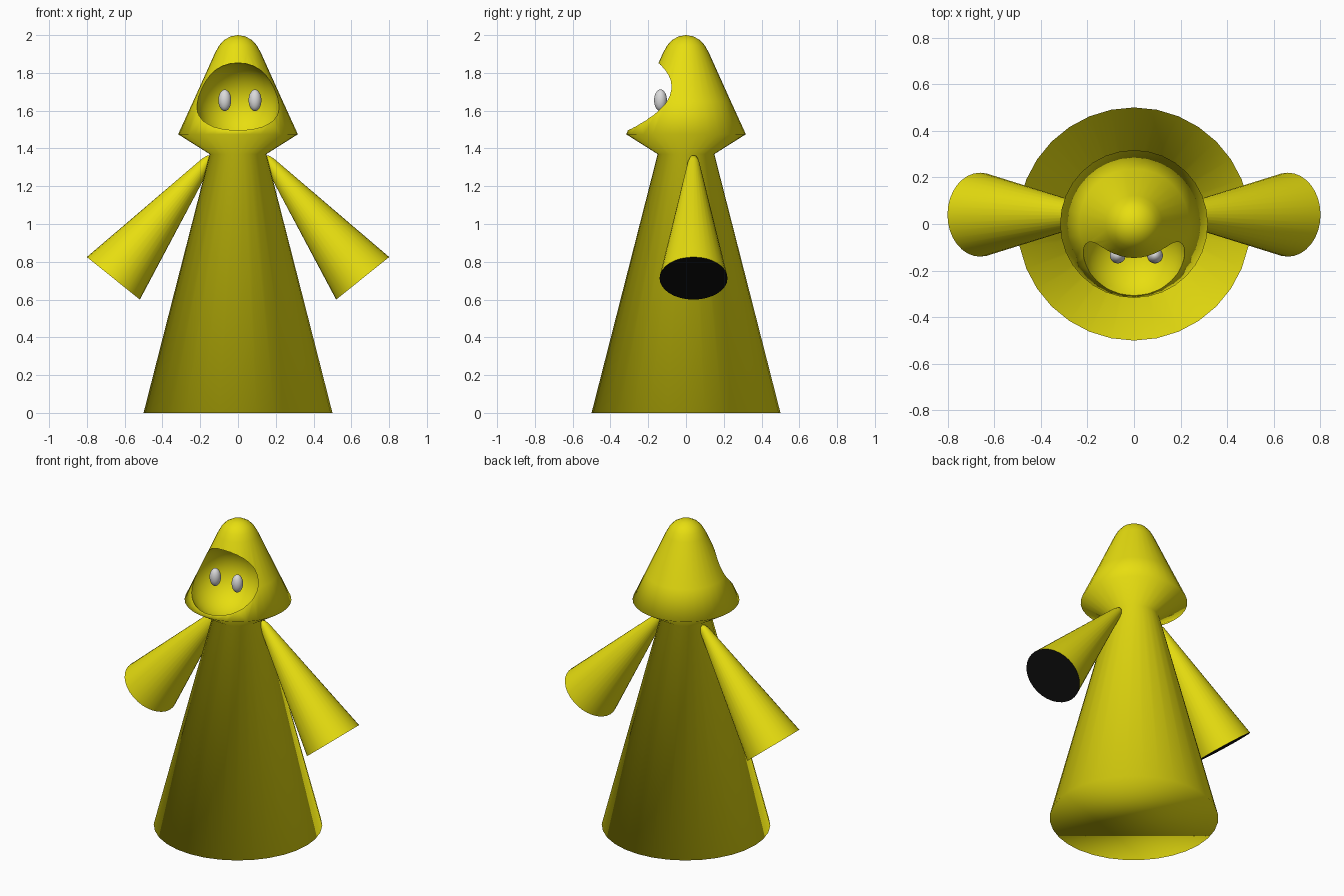
import bpy, bmesh, math
from mathutils import Vector, Matrix

if "Cube" in bpy.data.objects:
    bpy.data.objects.remove(bpy.data.objects["Cube"])

SEG = 32


def material(name, rgb):
    m = bpy.data.materials.new(name)
    m.diffuse_color = (*rgb, 1)
    m.use_nodes = True
    m.node_tree.nodes["Principled BSDF"].inputs["Base Color"].default_value = m.diffuse_color
    return m


YELLOW = material("yellow cloth", (0.8, 0.73, 0.005))
BLACK = material("black", (0.005, 0.005, 0.005))
GREY = material("pale grey", (0.7, 0.7, 0.7))


def add_object(name, bm, mats):
    bmesh.ops.recalc_face_normals(bm, faces=bm.faces)
    me = bpy.data.meshes.new(name)
    bm.to_mesh(me)
    bm.free()
    for m in mats:
        me.materials.append(m)
    for p in me.polygons:
        p.use_smooth = True
    ob = bpy.data.objects.new(name, me)
    bpy.context.collection.objects.link(ob)
    return ob


def lathe(profile, top):
    """Rings of (radius, height) with a flat first cap (material 1) and a pole."""
    bm = bmesh.new()
    rings = [[bm.verts.new((r * math.cos(2 * math.pi * i / SEG),
                            r * math.sin(2 * math.pi * i / SEG), z))
              for i in range(SEG)] for r, z in profile]
    pole = bm.verts.new((0, 0, top))
    bm.faces.new(rings[0]).material_index = 1
    for i in range(SEG):
        j = (i + 1) % SEG
        for a, b in zip(rings, rings[1:]):
            bm.faces.new((a[i], a[j], b[j], b[i]))
        bm.faces.new((rings[-1][i], rings[-1][j], pole))
    return bm


def ball(name, centre, radii, mat):
    bm = bmesh.new()
    bmesh.ops.create_uvsphere(
        bm, u_segments=SEG, v_segments=SEG // 2, radius=1,
        matrix=Matrix.Translation(centre) @ Matrix.Diagonal((*radii, 1)))
    return add_object(name, bm, [mat])


# Robe and hood in one turned shape
robe = add_object("hooded_robe", lathe([
    (0.5, 0), (0.15, 1.37), (0.317, 1.475), (0.237, 1.65), (0.122, 1.905),
    (0.1, 1.945), (0.075, 1.973), (0.04, 1.993)], 2.0), [YELLOW, YELLOW])

# Round hollow cut into the front of the hood
centre, R = Vector((0, -0.138, 1.634)), 0.219
cutter = ball("face_cutter", centre, (R, R, R), YELLOW)
cutter.hide_render = True
mod = robe.modifiers.new("face opening", 'BOOLEAN')
mod.operation = 'DIFFERENCE'
mod.solver = 'EXACT'
mod.object = cutter
bpy.context.view_layer.objects.active = robe
bpy.ops.object.modifier_apply(modifier=mod.name)
bpy.data.objects.remove(cutter)

# Keep the rim of the hollow crisp, everything else soft
bm = bmesh.new()
bm.from_mesh(robe.data)


def in_hollow(f):
    return (all(abs((v.co - centre).length - R) < 0.008 for v in f.verts)
            and f.normal.dot((centre - f.calc_center_median()).normalized()) > 0.9)


for e in bm.edges:
    if len({in_hollow(f) for f in e.link_faces}) == 2:
        e.smooth = False
bm.to_mesh(robe.data)
bm.free()

# Flared sleeves with black openings
for side, name in ((-1, "left_sleeve"), (1, "right_sleeve")):
    bm = lathe([(0.18, 0), (0.03, 0.79), (0.018, 0.82)], 0.83)
    axis = Vector((-0.626 * side, 0, 0.78))
    turn = axis.to_track_quat('Z', 'Y').to_matrix().to_4x4()
    bm.transform(Matrix.Translation((0.66 * side, 0.04, 0.7125)) @ turn)
    sleeve = add_object(name, bm, [YELLOW, BLACK])
    bpy.ops.object.select_all(action='DESELECT')
    sleeve.select_set(True)
    bpy.context.view_layer.objects.active = sleeve
    bpy.ops.object.shade_smooth_by_angle(angle=math.radians(40))

# Oval eyes inside the hood
for side, name in ((-1, "left_eye"), (1, "right_eye")):
    ball(name, (0.01 + 0.08 * side, -0.135, 1.655), (0.034, 0.034, 0.057), GREY)
